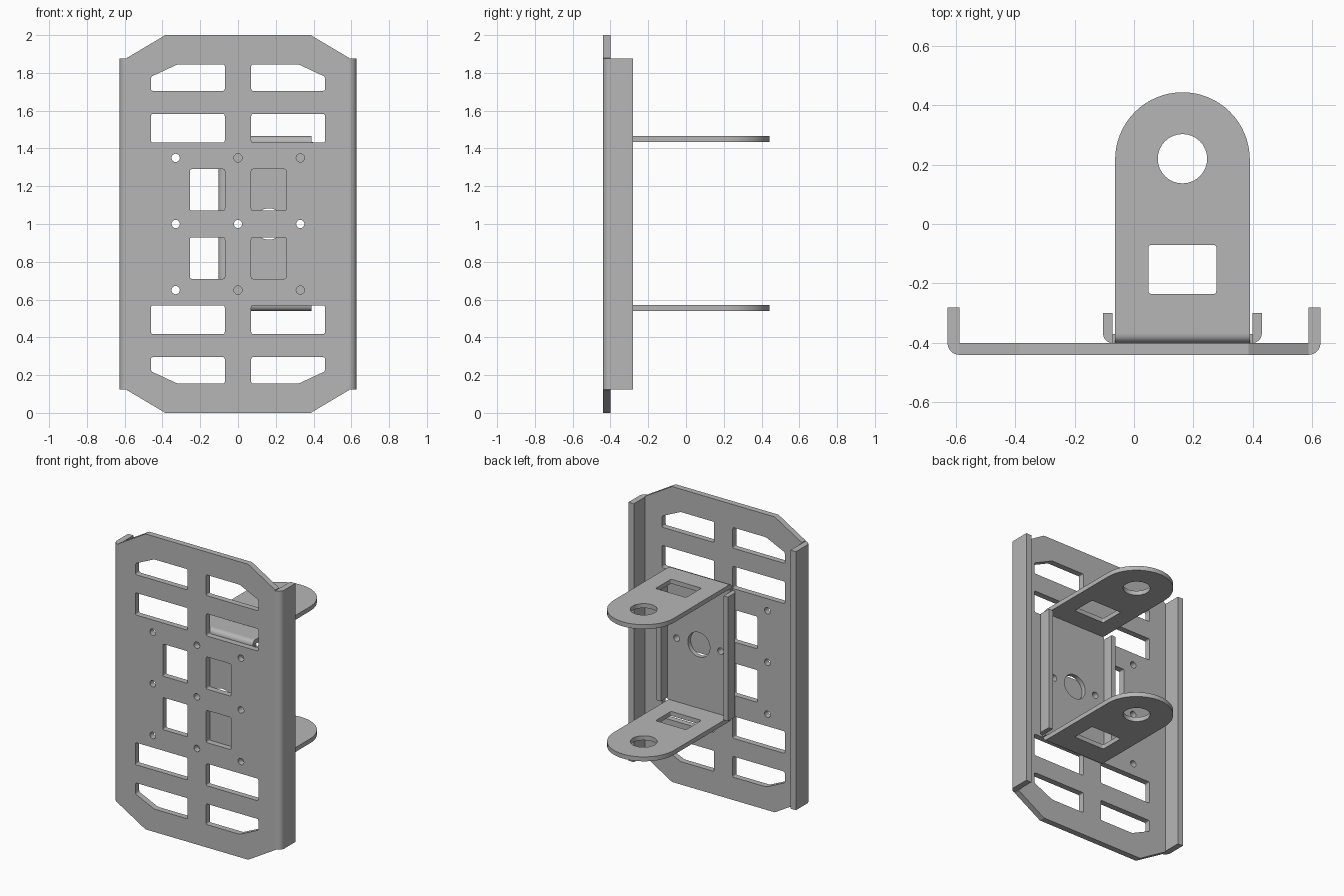
import bpy, bmesh, math
from mathutils import Vector

cube = bpy.data.objects.get("Cube")
if cube:
    bpy.data.objects.remove(cube, do_unlink=True)

steel = bpy.data.materials.new("grey_steel")
steel.use_nodes = True
GREY = (0.47, 0.47, 0.47, 1)
steel.diffuse_color = GREY
steel.node_tree.nodes["Principled BSDF"].inputs["Base Color"].default_value = GREY

MID = 1.0        # height of the horizontal mirror line
BX = 0.163       # centre of the hinge bracket in x

# Mapping of a flat (u, v) drawing and its thickness w into space
PLANES = {
    "front": lambda u, v, w: (u, w, v),
    "top": lambda u, v, w: (u, v, w),
    "side": lambda u, v, w: (w, u, v),
}


def sheet(name, plane, loops, w0, w1):
    """Flat drawing (outline followed by holes) extruded from w0 to w1."""
    place = PLANES[plane]
    bm = bmesh.new()
    edges = []
    for loop in loops:
        vs = [bm.verts.new(place(u, v, w0)) for u, v in loop]
        edges += [bm.edges.new((a, b)) for a, b in zip(vs, vs[1:] + vs[:1])]
    normal = Vector(place(0, 0, 1))
    bmesh.ops.triangle_fill(bm, edges=edges, use_beauty=True, normal=normal)
    out = bmesh.ops.extrude_face_region(bm, geom=bm.faces[:], use_keep_orig=True)
    top = [g for g in out["geom"] if isinstance(g, bmesh.types.BMVert)]
    bmesh.ops.translate(bm, verts=top, vec=normal * (w1 - w0))
    bmesh.ops.recalc_face_normals(bm, faces=bm.faces)
    me = bpy.data.meshes.new(name)
    bm.to_mesh(me)
    bm.free()
    me.materials.append(steel)
    me.shade_smooth()
    me.set_sharp_from_angle(angle=math.radians(30))
    ob = bpy.data.objects.new(name, me)
    bpy.context.collection.objects.link(ob)
    return ob


def circle(cx, cy, r, n=24):
    return [(cx + r * math.cos(math.tau * i / n), cy + r * math.sin(math.tau * i / n))
            for i in range(n)]


def rounded(points, r=0.01, n=4):
    """Polygon with its corners softened by small curves."""
    pts = [Vector(p) for p in points]
    out = []
    for i, p in enumerate(pts):
        a = p + (pts[i - 1] - p).normalized() * r
        b = p + (pts[(i + 1) % len(pts)] - p).normalized() * r
        for k in range(n + 1):
            t = k / n
            q = a * (1 - t) ** 2 + p * 2 * t * (1 - t) + b * t * t
            out.append((q.x, q.y))
    return out


def box(x0, x1, y0, y1):
    return [(x0, y0), (x1, y0), (x1, y1), (x0, y1)]


def lip(reach, thick, n=8):
    """L bend: starts flat at the origin, turns up by a rounded corner."""
    arc = [(thick * math.sin(a), thick - thick * math.cos(a))
           for a in (math.pi / 2 * i / n for i in range(n + 1))]
    return arc + [(thick, reach), (0, reach), (0, thick)]


# Mounting plate: outline, slots, windows and bolt holes
outline = [(-0.587, 0.12), (-0.385, 0), (0.385, 0), (0.587, 0.12),
           (0.587, 1.88), (0.385, 2), (-0.385, 2), (-0.587, 1.88)]
quarter = [
    [(0.07, 0.705), (0.46, 0.705), (0.46, 0.78), (0.32, 0.845), (0.07, 0.845)],
    box(0.07, 0.46, 0.432, 0.582),
    box(0.07, 0.255, 0.072, 0.29),
]
holes = []
for sx in (-1, 1):
    for sz in (-1, 1):
        holes += [rounded([(sx * x, MID + sz * z) for x, z in shape]) for shape in quarter]
for x in (-0.33, 0, 0.33):
    holes += [circle(x, MID + dz, 0.022, 16) for dz in (-0.35, 0, 0.35)]
sheet("mounting_plate", "front", [outline] + holes, -0.44, -0.40)

# Folded long edges of the plate
for side, s in (("left", 1), ("right", -1)):
    profile = [(s * (0.587 + u), -0.44 + v) for u, v in lip(0.16, 0.04)]
    sheet(side + "_plate_flange", "top", [profile], 0.125, 1.875)

# Hinge bracket base with a large centre hole and two bolt holes
base = box(BX - 0.235, BX + 0.235, 0.57, 1.435)
base_holes = [circle(BX, MID, 0.083, 32)]
base_holes += [circle(x, MID, 0.022, 16) for x in (0, 0.33)]
sheet("bracket_base", "front", [base] + base_holes, -0.40, -0.37)

# Folded sides of the bracket
for side, s in (("left", 1), ("right", -1)):
    profile = [(BX + s * (0.235 + u), -0.40 + v) for u, v in lip(0.10, 0.032)]
    sheet(side + "_bracket_flange", "top", [profile], 0.58, 1.42)

# Two hinge arms with rounded ends, each joined to the base by a bend
R = 0.2265
END = 0.2165
arm = [(BX - R, -0.37), (BX + R, -0.37)]
arm += [(BX + R * math.cos(math.pi * i / 32), END + R * math.sin(math.pi * i / 32))
        for i in range(33)]
arm_holes = [circle(BX, END + 0.003, 0.083, 32),
             rounded(box(BX - 0.114, BX + 0.114, -0.235, -0.07))]
for level, s in (("upper", 1), ("lower", -1)):
    z0, z1 = sorted((1.0025 + s * 0.4325, 1.0025 + s * 0.4625))
    sheet(level + "_hinge_arm", "top", [arm] + arm_holes, z0, z1)
    bend = [(-0.40 + v, 1.0025 + s * (0.4325 + u)) for u, v in lip(0.03, 0.03)[:9]]
    bend.append((-0.37, 1.0025 + s * 0.4325))
    sheet(level + "_arm_bend", "side", [bend], BX - R, BX + R)
